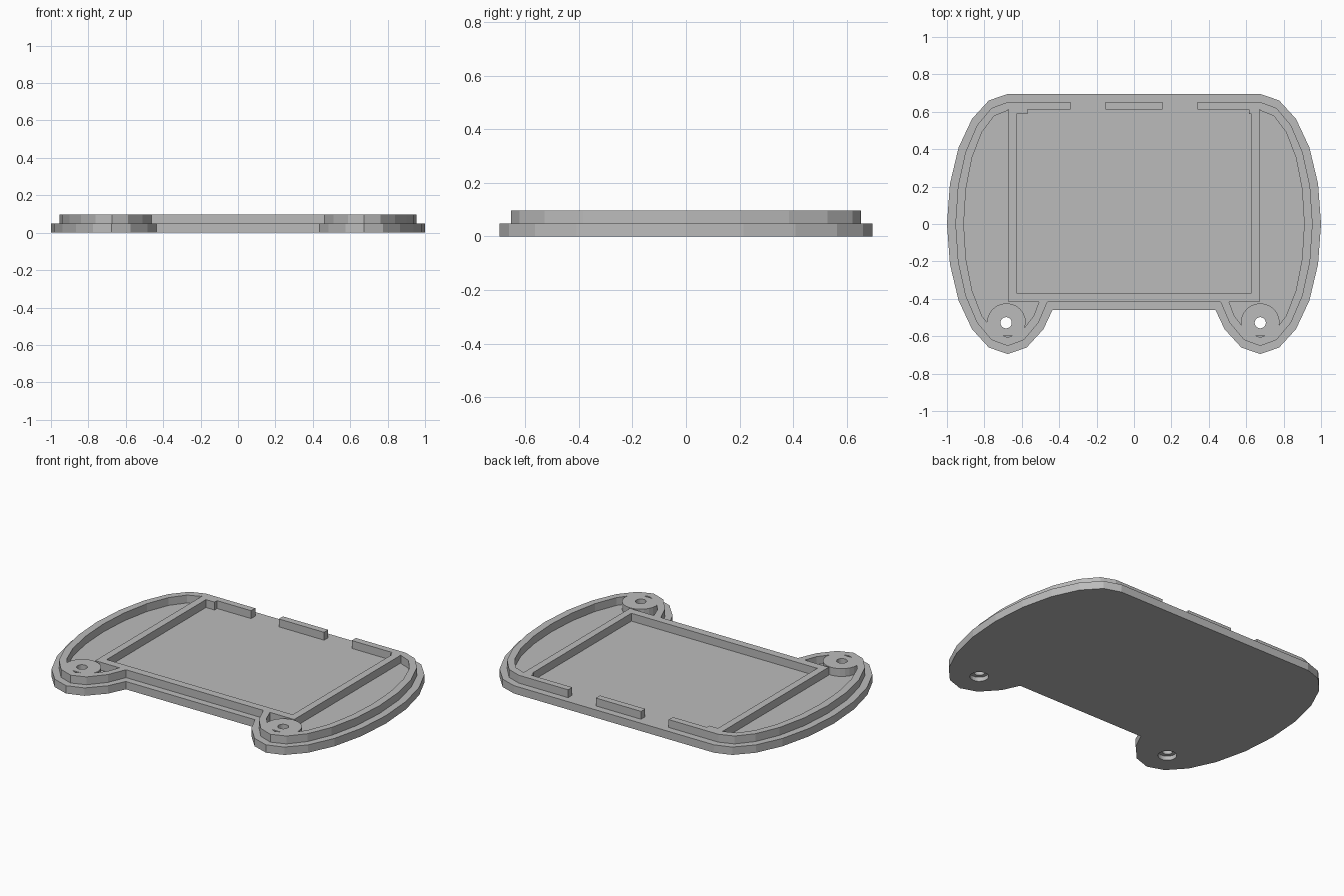
import bpy, bmesh
from math import sin, cos, radians

cube = bpy.data.objects.get("Cube")
if cube:
    bpy.data.objects.remove(cube, do_unlink=True)

FLOOR, TOP, SINK = 0.048, 0.096, 0.03
LOBE_X, FRONT, WALL = 0.675, -0.46, 0.042

grey = bpy.data.materials.new("plain grey")
grey.use_nodes = True
grey.diffuse_color = (0.5, 0.5, 0.5, 1)
grey.node_tree.nodes["Principled BSDF"].inputs["Base Color"].default_value = (0.5, 0.5, 0.5, 1)


def prism(name, points, z0, z1):
    """Extrude a flat outline from z0 to z1."""
    bm = bmesh.new()
    face = bm.faces.new([bm.verts.new((x, y, z0)) for x, y in points])
    ext = bmesh.ops.extrude_face_region(bm, geom=[face])
    for v in ext["geom"]:
        if isinstance(v, bmesh.types.BMVert):
            v.co.z = z1
    bmesh.ops.recalc_face_normals(bm, faces=bm.faces)
    mesh = bpy.data.meshes.new(name)
    bm.to_mesh(mesh)
    bm.free()
    mesh.materials.append(grey)
    obj = bpy.data.objects.new(name, mesh)
    bpy.context.collection.objects.link(obj)
    return obj


def box(name, x0, x1, y0, y1):
    return prism(name, [(x0, y0), (x1, y0), (x1, y1), (x0, y1)], SINK, TOP)


def circle(cx, cy, r, start=0, end=360, n=24):
    steps = n if end - start == 360 else n + 1
    return [(cx + r * cos(radians(start + (end - start) * i / n)),
             cy + r * sin(radians(start + (end - start) * i / n))) for i in range(steps)]


def lobe(rx, ry, stop_y):
    """Faceted oval from the rear round to the grip, cut off at stop_y."""
    pts = [(LOBE_X + rx * cos(radians(a)), ry * sin(radians(a))) for a in range(90, -235, -18)]
    # Find where the inner side of the grip rises past stop_y
    k = next(i for i in range(11, len(pts)) if pts[i][1] > stop_y)
    (xa, ya), (xb, yb) = pts[k - 1], pts[k]
    t = (stop_y - ya) / (yb - ya)
    return pts[:k] + [(xa + t * (xb - xa), stop_y)]


def mirrored(points, side):
    return [(side * x, y) for x, y in points]


def combine(target, other, operation):
    mod = target.modifiers.new("combine", "BOOLEAN")
    mod.operation, mod.solver, mod.object = operation, "EXACT", other
    bpy.context.view_layer.objects.active = target
    bpy.ops.object.modifier_apply(modifier=mod.name)
    bpy.data.objects.remove(other, do_unlink=True)


# Base plate with two rounded grips
edge = lobe(0.325, 0.695, FRONT)
plate = prism("base_plate", edge + mirrored(edge, -1)[::-1], 0, FLOOR)

# Raised rim, starting from the front wall
wall_y = FRONT + WALL
rim = box("raised_rim", -0.672, 0.672, wall_y, wall_y + 0.048)
outer, inner = lobe(0.28, 0.652, wall_y + 0.005), lobe(0.235, 0.607, wall_y + 0.005)
parts = []
for side, boss_x, nub_x in ((1, 0.675, 0.615), (-1, -0.682, 0.57)):
    # Curved side wall, straight rail, rear clip and its corner nub
    parts.append(prism("side_wall", mirrored(outer + inner[::-1], side), SINK, TOP))
    for name, x0, x1, y0, y1 in (("rail", 0.628, 0.672, wall_y + 0.01, 0.63),
                                 ("rear_clip", 0.34, 0.676, 0.612, 0.652),
                                 ("corner_nub", nub_x, 0.65, 0.588, 0.63)):
        xs = sorted((side * x0, side * x1))
        parts.append(box(name, *xs, y0, y1))
    # Screw boss, rounded toward the middle and merged into the grip wall
    arc = circle(boss_x, -0.528, 0.104, 0, 180, 12)
    parts.append(prism("screw_boss", arc + [(boss_x - 0.085, -0.595), (boss_x + 0.085, -0.595)], SINK, TOP))
parts.append(box("middle_clip", -0.153, 0.153, 0.612, 0.652))
for part in parts:
    combine(rim, part, "UNION")

# One solid shell, then countersunk screw holes
combine(plate, rim, "UNION")
plate.name = "back_shell"
for boss_x in (0.675, -0.684):
    for radius, depth in ((0.03, 0.2), (0.052, 0.026)):
        combine(plate, prism("hole_cutter", circle(boss_x, -0.528, radius), -0.1, depth), "DIFFERENCE")
